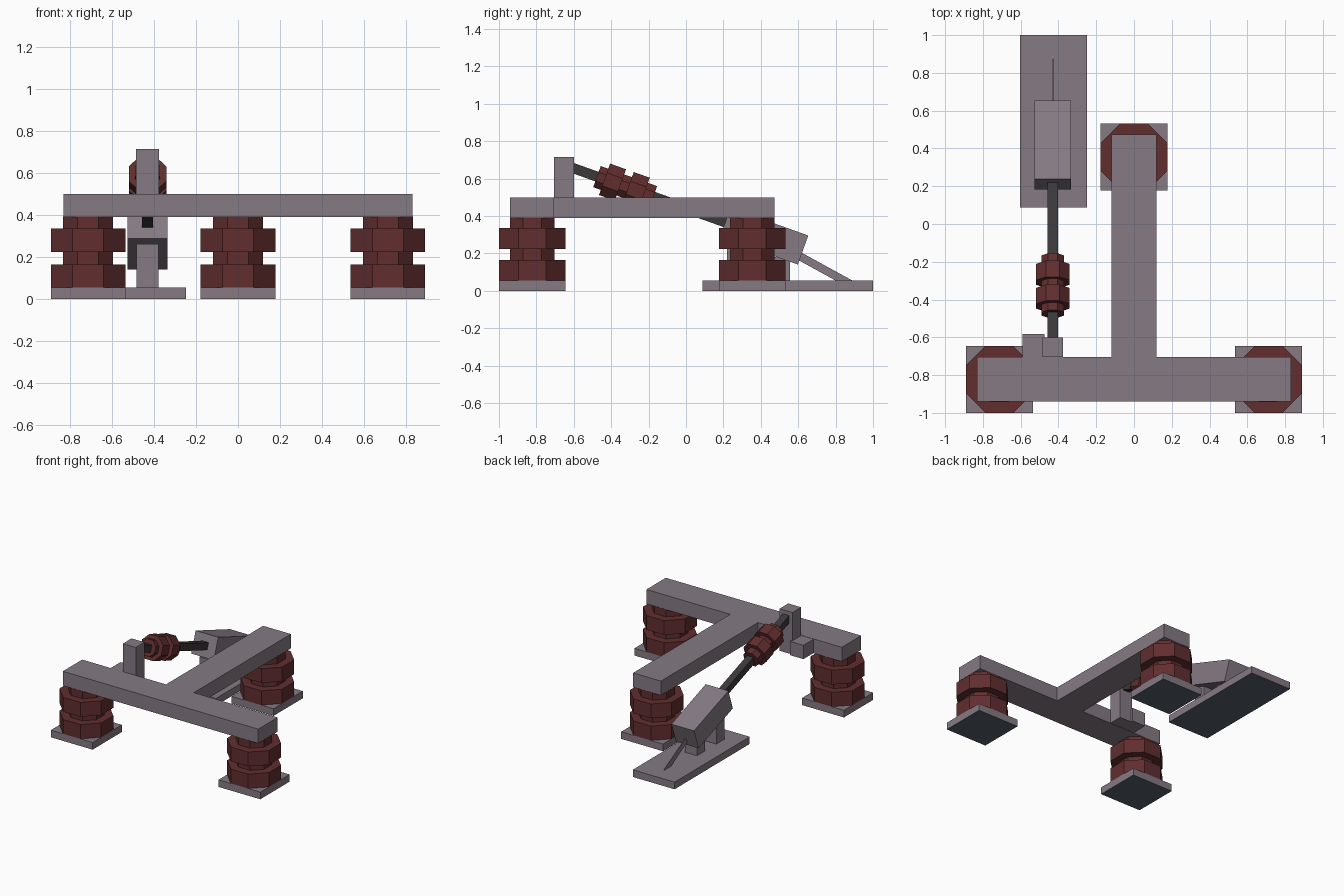
import bpy, bmesh, math
from mathutils import Matrix, Vector

if "Cube" in bpy.data.objects:
    bpy.data.objects.remove(bpy.data.objects["Cube"])


def material(name, rgb):
    m = bpy.data.materials.new(name)
    m.diffuse_color = (*rgb, 1)
    m.use_nodes = True
    m.node_tree.nodes["Principled BSDF"].inputs["Base Color"].default_value = m.diffuse_color
    return m


GREY = material("mauve_grey", (0.235, 0.195, 0.23))
RED = material("dark_red", (0.12, 0.027, 0.028))
DARK = material("dark_metal", (0.045, 0.040, 0.043))
SLATE = material("slate_underside", (0.09, 0.12, 0.15))

TILT = -math.radians(19.6)      # slope of the piston
PX = -0.43                      # piston plane


def finish(name, bm, *mats):
    bmesh.ops.recalc_face_normals(bm, faces=bm.faces)
    me = bpy.data.meshes.new(name)
    bm.to_mesh(me)
    bm.free()
    for m in mats:
        me.materials.append(m)
    ob = bpy.data.objects.new(name, me)
    bpy.context.collection.objects.link(ob)
    return ob


def box(name, x, y, z, mat, under=None):
    """Box from (min, max) ranges, optionally with its own underside colour."""
    bm = bmesh.new()
    bmesh.ops.create_cube(bm, size=1)
    for v in bm.verts:
        v.co = Vector([r[0] if c < 0 else r[1] for c, r in zip(v.co, (x, y, z))])
    bm.normal_update()
    if under:
        for f in bm.faces:
            f.material_index = int(f.normal.z < -0.9)
    return finish(name, bm, mat, *([under] if under else []))


def piston_point(y):
    return Vector((PX, y, 0.655 + math.tan(TILT) * (y + 0.6)))


def sloped_box(name, y0, y1, w, h, mat):
    """Box lying along the piston axis between two y positions."""
    a, b = piston_point(y0), piston_point(y1)
    l = (b - a).length / 2
    ob = box(name, (-w / 2, w / 2), (-l, l), (-h / 2, h / 2), mat)
    ob.data.transform(Matrix.Translation((a + b) / 2) @ Matrix.Rotation(TILT, 4, 'X'))
    return ob


def bellows(name, profile, matrix):
    """Stepped eight-sided column; profile holds (apothem, height)."""
    bm = bmesh.new()
    rings = []
    for r, z in profile:
        R = r / math.cos(math.pi / 8)
        rings.append([bm.verts.new((R * math.cos(a), R * math.sin(a), z))
                      for a in [math.pi / 8 + k * math.pi / 4 for k in range(8)]])
    for lo, hi in zip(rings, rings[1:]):
        for k in range(8):
            j = (k + 1) % 8
            bm.faces.new((lo[k], lo[j], hi[j], hi[k]))
    bm.faces.new(rings[0])
    bm.faces.new(rings[-1])
    bm.transform(matrix)
    return finish(name, bm, RED)


# Three feet with bellows legs
H, N = 0.1775, 0.119
leg_profile = [(H, 0.055), (H, 0.165), (N, 0.165), (N, 0.225),
               (H, 0.225), (H, 0.335), (N, 0.335), (N, 0.392)]
for tag, cx, cy in (("left", -0.7125, -0.8225), ("right", 0.7125, -0.8225), ("back", 0, 0.355)):
    box(f"{tag}_foot_plate", (cx - H, cx + H), (cy - H, cy + H), (0, 0.055), GREY, SLATE)
    bellows(f"{tag}_leg_bellows", leg_profile, Matrix.Translation((cx, cy, 0)))

# T-shaped frame
outline = [(-0.83, -0.94), (0.83, -0.94), (0.83, -0.705), (0.118, -0.705),
           (0.118, 0.473), (-0.118, 0.473), (-0.118, -0.705), (-0.83, -0.705)]
bm = bmesh.new()
face = bm.faces.new([bm.verts.new((x, y, 0.39)) for x, y in outline])
top = bmesh.ops.extrude_face_region(bm, geom=[face])["geom"]
bmesh.ops.translate(bm, vec=(0, 0, 0.11), verts=[g for g in top if isinstance(g, bmesh.types.BMVert)])
finish("t_frame", bm, GREY)

# Upper piston mount
box("piston_post", (-0.485, -0.375), (-0.705, -0.60), (0.392, 0.715), GREY)
box("side_block", (-0.59, -0.475), (-0.705, -0.582), (0.392, 0.498), GREY)

# Piston rod, its bellows and the housing
sloped_box("piston_rod", -0.62, 0.25, 0.054, 0.054, DARK)
h, n = 0.089, 0.06
rod_profile = [(n, 0), (n, 0.043), (h, 0.043), (h, 0.133), (n, 0.133), (n, 0.177),
               (h, 0.177), (h, 0.268), (n, 0.268), (n, 0.32)]
bellows("rod_bellows", rod_profile,
        Matrix.Translation(piston_point(-0.476)) @ Matrix.Rotation(TILT - math.pi / 2, 4, 'X'))
sloped_box("piston_housing", 0.21, 0.626, 0.192, 0.165, GREY)

# Housing base, supports and thin rear brace
box("housing_base", (-0.603, -0.248), (0.088, 1.0), (0, 0.055), GREY, SLATE)
box("front_support", (-0.482, -0.378), (0.22, 0.32), (0.05, 0.262), GREY)
box("rear_support", (-0.482, -0.378), (0.455, 0.555), (0.05, 0.18), GREY)
bm = bmesh.new()
brace = [(0.89, 0.055), (0.60, 0.214), (0.58, 0.176), (0.80, 0.055)]
sides = [[bm.verts.new((PX + s, y, z)) for y, z in brace] for s in (-0.003, 0.003)]
for s in sides:
    bm.faces.new(s)
for k in range(4):
    j = (k + 1) % 4
    bm.faces.new((sides[0][k], sides[0][j], sides[1][j], sides[1][k]))
finish("rear_brace", bm, GREY)
